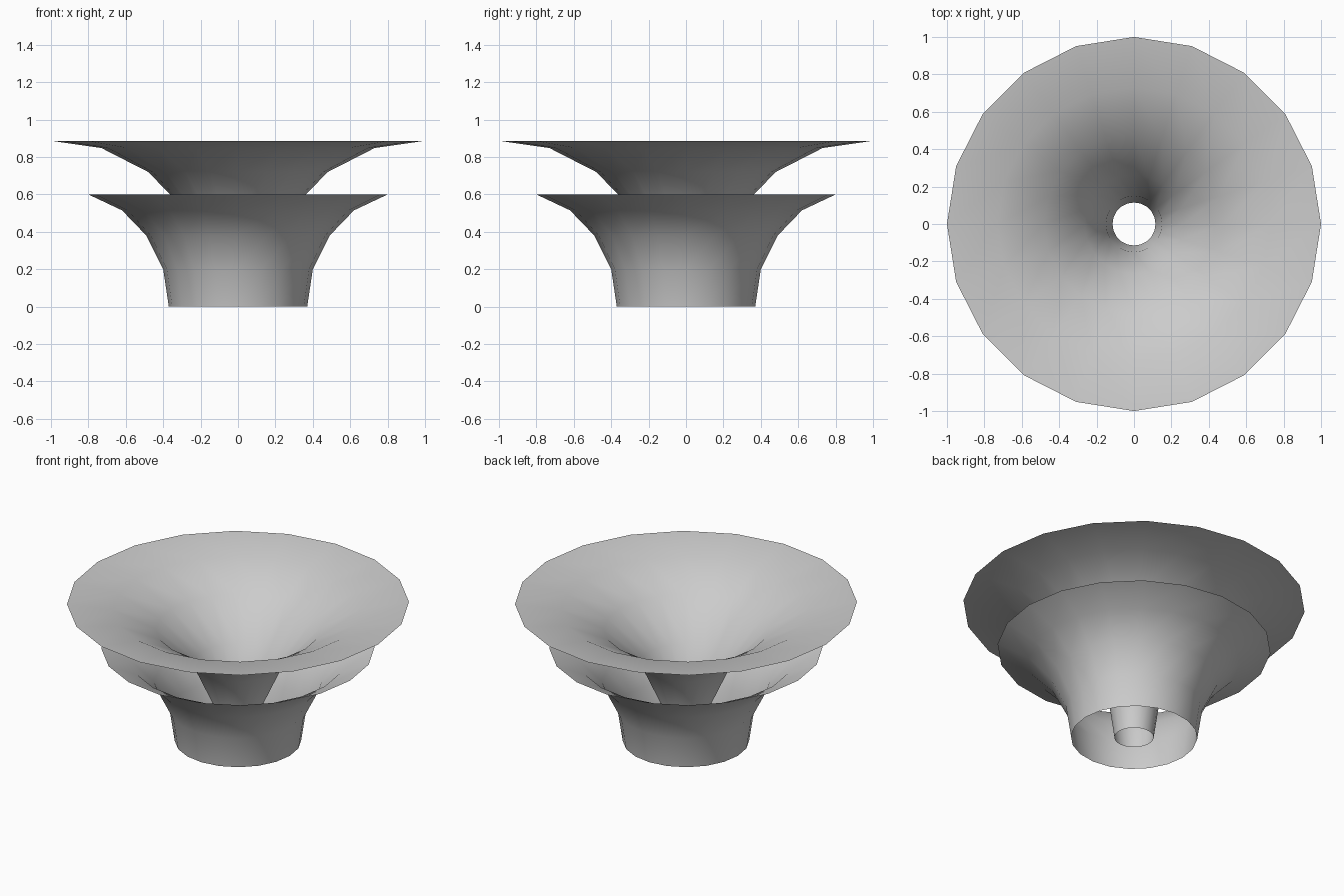
import bpy, bmesh
from math import cos, sin, tau

if "Cube" in bpy.data.objects:
    bpy.data.objects.remove(bpy.data.objects["Cube"])

SIDES = 20


def flared_shell(name, profile):
    """Open surface of revolution from (radius, height) points."""
    bm = bmesh.new()
    rings = [[bm.verts.new((r * cos(tau * i / SIDES), r * sin(tau * i / SIDES), z))
              for i in range(SIDES)] for r, z in profile]
    for low, high in zip(rings, rings[1:]):
        for i in range(SIDES):
            j = (i + 1) % SIDES
            bm.faces.new((low[i], low[j], high[j], high[i]))
    for f in bm.faces:
        f.smooth = True
    mesh = bpy.data.meshes.new(name)
    bm.to_mesh(mesh)
    bm.free()
    obj = bpy.data.objects.new(name, mesh)
    bpy.context.collection.objects.link(obj)
    return obj


# Wide lower bell
flared_shell("outer_bell", [(0.37, 0), (0.40, 0.20), (0.49, 0.38),
                            (0.62, 0.515), (0.80, 0.60)])

# Narrow-stemmed funnel rising through it
flared_shell("inner_funnel", [(0.115, 0), (0.15, 0.25), (0.265, 0.50),
                              (0.48, 0.72), (0.73, 0.848), (1.0, 0.887)])
